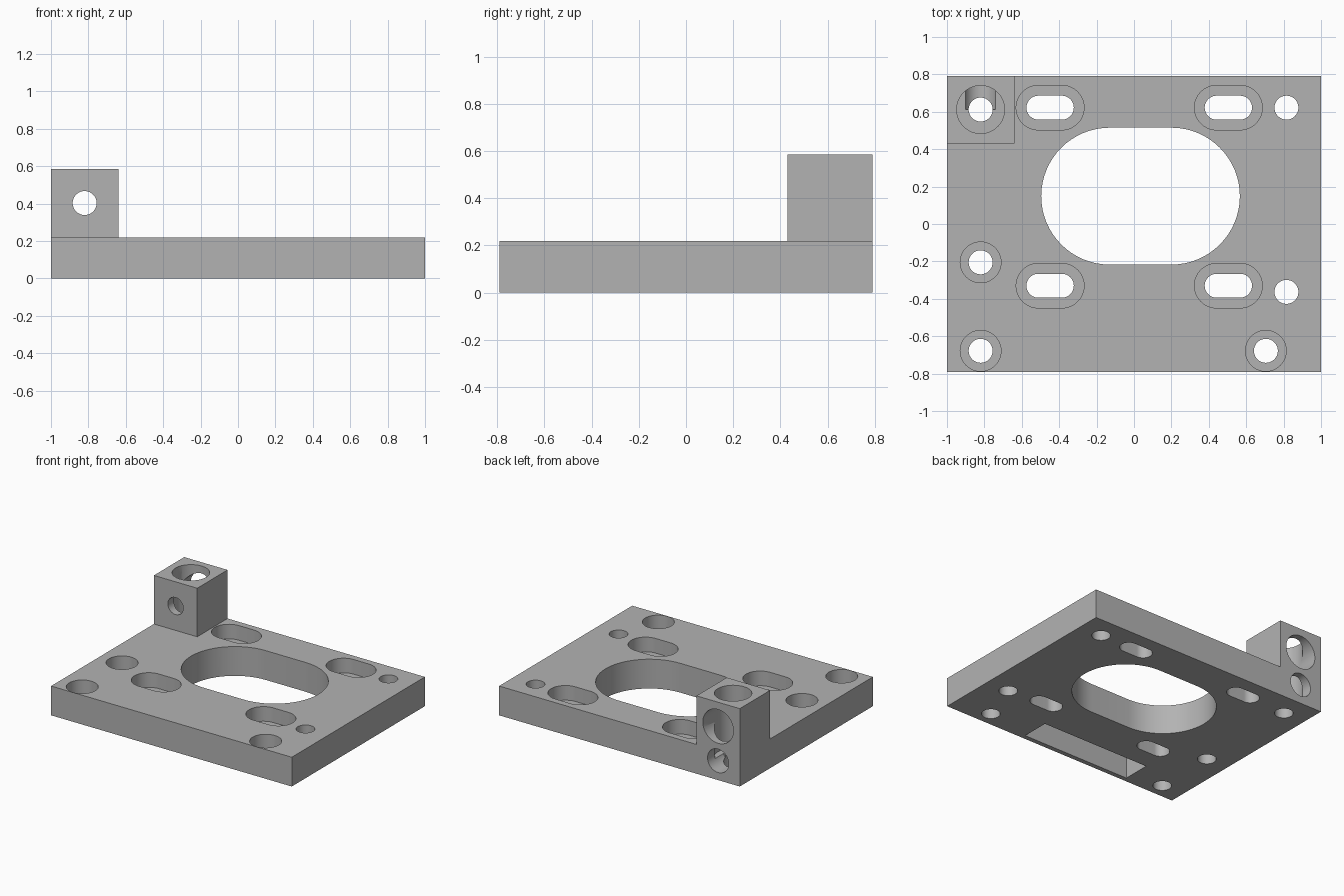
import bpy, bmesh, math
from mathutils import Vector, Matrix

if "Cube" in bpy.data.objects:
    bpy.data.objects.remove(bpy.data.objects["Cube"], do_unlink=True)

PLATE_TOP, BLOCK_TOP, HALF_Y = 0.22, 0.585, 0.79
BORE_FLOOR = 0.11
HOLE_R = 0.064

grey = bpy.data.materials.new("plain_grey")
grey.use_nodes = True
grey.diffuse_color = (0.45, 0.45, 0.45, 1)
grey.node_tree.nodes["Principled BSDF"].inputs["Base Color"].default_value = (0.45, 0.45, 0.45, 1)


def prism(name, outline, low, high, turn=None):
    """Extrude a closed 2D outline from low to high along z, then optionally turn it."""
    bm = bmesh.new()
    face = bm.faces.new([bm.verts.new((x, y, low)) for x, y in outline])
    extruded = bmesh.ops.extrude_face_region(bm, geom=[face])["geom"]
    top = [v for v in extruded if isinstance(v, bmesh.types.BMVert)]
    bmesh.ops.translate(bm, verts=top, vec=(0, 0, high - low))
    if turn:
        bmesh.ops.transform(bm, matrix=turn, verts=bm.verts)
    bmesh.ops.recalc_face_normals(bm, faces=bm.faces)
    mesh = bpy.data.meshes.new(name)
    bm.to_mesh(mesh)
    bm.free()
    obj = bpy.data.objects.new(name, mesh)
    bpy.context.collection.objects.link(obj)
    return obj


def rectangle(x0, x1, y0, y1):
    return [(x0, y0), (x1, y0), (x1, y1), (x0, y1)]


def capsule(x0, x1, y, r, steps=32):
    """Stadium outline between two end centres; a circle when they match."""
    right = [(x1, -math.pi / 2 + math.pi * i / steps) for i in range(steps + 1)]
    left = [(x0, math.pi / 2 + math.pi * i / steps) for i in range(steps + 1)]
    if x0 == x1:
        right, left = right[:-1], left[:-1]
    return [(cx + r * math.cos(a), y + r * math.sin(a)) for cx, a in right + left]


# Full-height body, later trimmed to a plate with a corner block
body = prism("mounting_plate", rectangle(-1, 1, -HALF_Y, HALF_Y), 0, BLOCK_TOP)
body.data.materials.append(grey)
bpy.context.view_layer.objects.active = body


def cut(outline, low, high, turn=None):
    cutter = prism("cutter", outline, low, high, turn)
    cutter.data.materials.append(grey)
    cutter.hide_render = True
    mod = body.modifiers.new("cut", "BOOLEAN")
    mod.operation = "DIFFERENCE"
    mod.solver = "EXACT"
    mod.object = cutter
    bpy.ops.object.modifier_apply(modifier=mod.name)
    bpy.data.objects.remove(cutter, do_unlink=True)


# Clear everything above the plate except the corner block
cut([(-1.2, -1), (1.2, -1), (1.2, 1), (-0.64, 1), (-0.64, 0.43), (-1.2, 0.43)], PLATE_TOP, 1)

# Large central opening
cut(capsule(-0.13, 0.2, 0.149, 0.366), -0.1, 0.4)

# Four counterbored slots
for x0, x1 in ((-0.511, -0.386), (0.442, 0.567)):
    for y in (0.622, -0.33):
        cut(capsule(x0, x1, y, 0.119), BORE_FLOOR, 0.4)
        cut(capsule(x0, x1, y, HOLE_R), -0.1, 0.4)

# Counterbored round holes
for x, y in ((-0.82, -0.205), (-0.82, -0.678), (0.705, -0.678)):
    cut(capsule(x, x, y, 0.109), BORE_FLOOR, 0.4)
    cut(capsule(x, x, y, HOLE_R), -0.1, 0.4)

# Plain round holes
for y in (0.622, -0.363):
    cut(capsule(0.815, 0.815, y, HOLE_R), -0.1, 0.4)

# Shallow pocket in the underside
cut(rectangle(-0.565, 0.335, -0.755, -0.545), -0.1, 0.165)

# Vertical bore down through the corner block
BX, BY = -0.82, 0.612
cut(capsule(BX, BX, BY, 0.128), BORE_FLOOR, 0.8)
cut(capsule(BX, BX, BY, HOLE_R), -0.1, 0.8)

# Horizontal bores: turn the prism so that its outline lies in x-z and its depth runs along y
along_y = Matrix(((1, 0, 0, 0), (0, 0, 1, 0), (0, 1, 0, 0), (0, 0, 0, 1)))
cut(capsule(BX, BX, 0.403, 0.127), BY, 1, along_y)
cut(capsule(BX, BX, 0.403, HOLE_R), 0.3, 1, along_y)
cut(capsule(BX, BX, 0.145, 0.088), BY, 1, along_y)

# Smooth bore walls with crisp edges
for obj in bpy.context.selected_objects:
    obj.select_set(False)
body.select_set(True)
bpy.ops.object.shade_smooth_by_angle(angle=math.radians(30))
